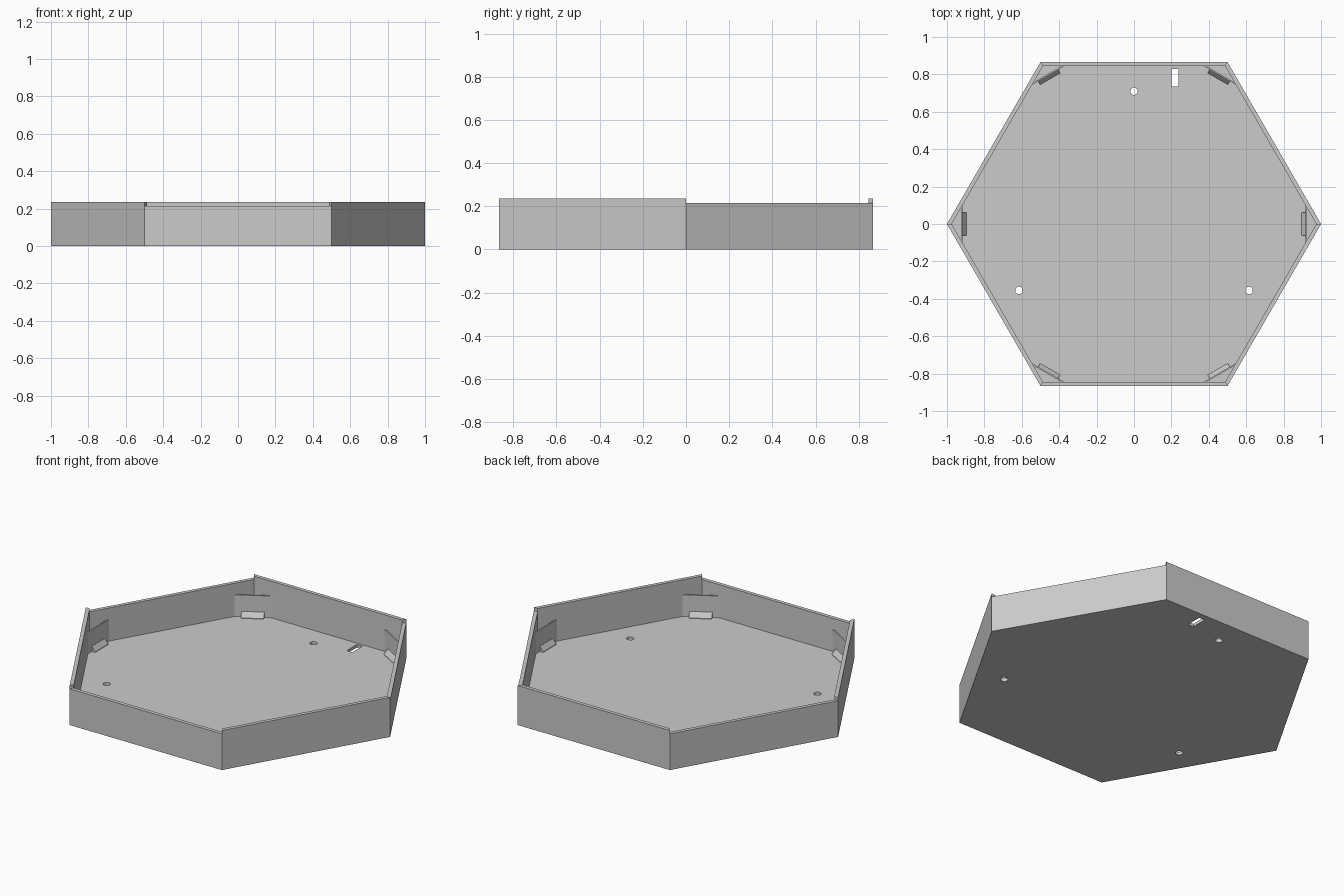
import bpy, bmesh, math
from mathutils import Matrix, Vector

if "Cube" in bpy.data.objects:
    bpy.data.objects.remove(bpy.data.objects["Cube"])

FLOOR, RIM, LIP = 0.018, 0.215, 0.02
WALL = 0.022
INNER = 1 - WALL / math.cos(math.pi / 6)   # inner corner radius

grey = bpy.data.materials.new("light_grey")
grey.use_nodes = True
colour = (0.6, 0.6, 0.6, 1)
grey.diffuse_color = colour
grey.node_tree.nodes["Principled BSDF"].inputs["Base Color"].default_value = colour


def finish(bm, name):
    bmesh.ops.recalc_face_normals(bm, faces=bm.faces)
    mesh = bpy.data.meshes.new(name)
    bm.to_mesh(mesh)
    bm.free()
    mesh.materials.append(grey)
    obj = bpy.data.objects.new(name, mesh)
    bpy.context.collection.objects.link(obj)
    return obj


def prism(outline, direction):
    """Solid made by sweeping a planar outline along a vector."""
    bm = bmesh.new()
    base = bm.faces.new([bm.verts.new(p) for p in outline])
    new = bmesh.ops.extrude_face_region(bm, geom=[base], use_keep_orig=True)["geom"]
    moved = [v for v in new if isinstance(v, bmesh.types.BMVert)]
    bmesh.ops.translate(bm, verts=moved, vec=direction)
    bmesh.ops.recalc_face_normals(bm, faces=bm.faces)
    return bm


def circle(x, y, radius, count, z):
    return [(x + radius * math.cos(math.tau * i / count),
             y + radius * math.sin(math.tau * i / count), z) for i in range(count)]


def raise_faces(bm, faces, dz):
    for f in bmesh.ops.extrude_discrete_faces(bm, faces=faces)["faces"]:
        bmesh.ops.translate(bm, verts=f.verts, vec=(0, 0, dz))


# Hexagonal tray: hollowed block with a lip on every other wall
bm = prism(circle(0, 0, 1, 6, 0), (0, 0, RIM))
top = max(bm.faces, key=lambda f: f.calc_center_median().z)
rim = bmesh.ops.inset_region(bm, faces=[top], thickness=WALL, use_even_offset=True)["faces"]
raise_faces(bm, [top], FLOOR - RIM)
lips = []
for f in rim:
    c = f.calc_center_median()
    side = round((math.degrees(math.atan2(c.y, c.x)) - 30) / 60) % 6
    if side % 2 == 1:                      # back, front-left, front-right
        lips.append(f)
raise_faces(bm, lips, LIP)
tray = finish(bm, "tray")

# Three screw holes and one cable slot through the floor
cutters = []
for deg in (90, 210, 330):
    a = math.radians(deg)
    hole = circle(0.71 * math.cos(a), 0.71 * math.sin(a), 0.02, 24, -0.05)
    cutters.append(finish(prism(hole, (0, 0, 0.1)), "hole_cutter"))
slot = [(0.2, 0.735, -0.05), (0.237, 0.735, -0.05), (0.237, 0.83, -0.05), (0.2, 0.83, -0.05)]
cutters.append(finish(prism(slot, (0, 0, 0.1)), "slot_cutter"))
bpy.context.view_layer.objects.active = tray
for cutter in cutters:
    mod = tray.modifiers.new("cut", "BOOLEAN")
    mod.operation, mod.solver, mod.object = "DIFFERENCE", "EXACT", cutter
    bpy.ops.object.modifier_apply(modifier=mod.name)
    bpy.data.objects.remove(cutter)

# Corner panels, each with a sloped catch at its foot
BACK, FACE, TOE = 0.925, 0.917, 0.896
PANEL_TOP, CATCH_TOP, HALF = 0.147, 0.05, 0.062
for i in range(6):
    turn = Matrix.Rotation(math.tau * i / 6, 4, "Z")
    wide = [(INNER - r + 0.004) * math.tan(math.pi / 3) for r in (BACK, FACE)]
    z = FLOOR - 0.004
    panel = prism([(BACK, -wide[0], z), (BACK, wide[0], z),
                   (FACE, wide[1], z), (FACE, -wide[1], z)], (0, 0, PANEL_TOP - z))
    catch = prism([(FACE + 0.004, -HALF, z), (TOE, -HALF, z), (TOE, -HALF, FLOOR + 0.003),
                   (FACE, -HALF, CATCH_TOP), (FACE + 0.004, -HALF, CATCH_TOP)],
                  (0, 2 * HALF, 0))
    for part, name in ((panel, "corner_panel"), (catch, "corner_catch")):
        part.transform(turn)
        finish(part, f"{name}_{i + 1}")
